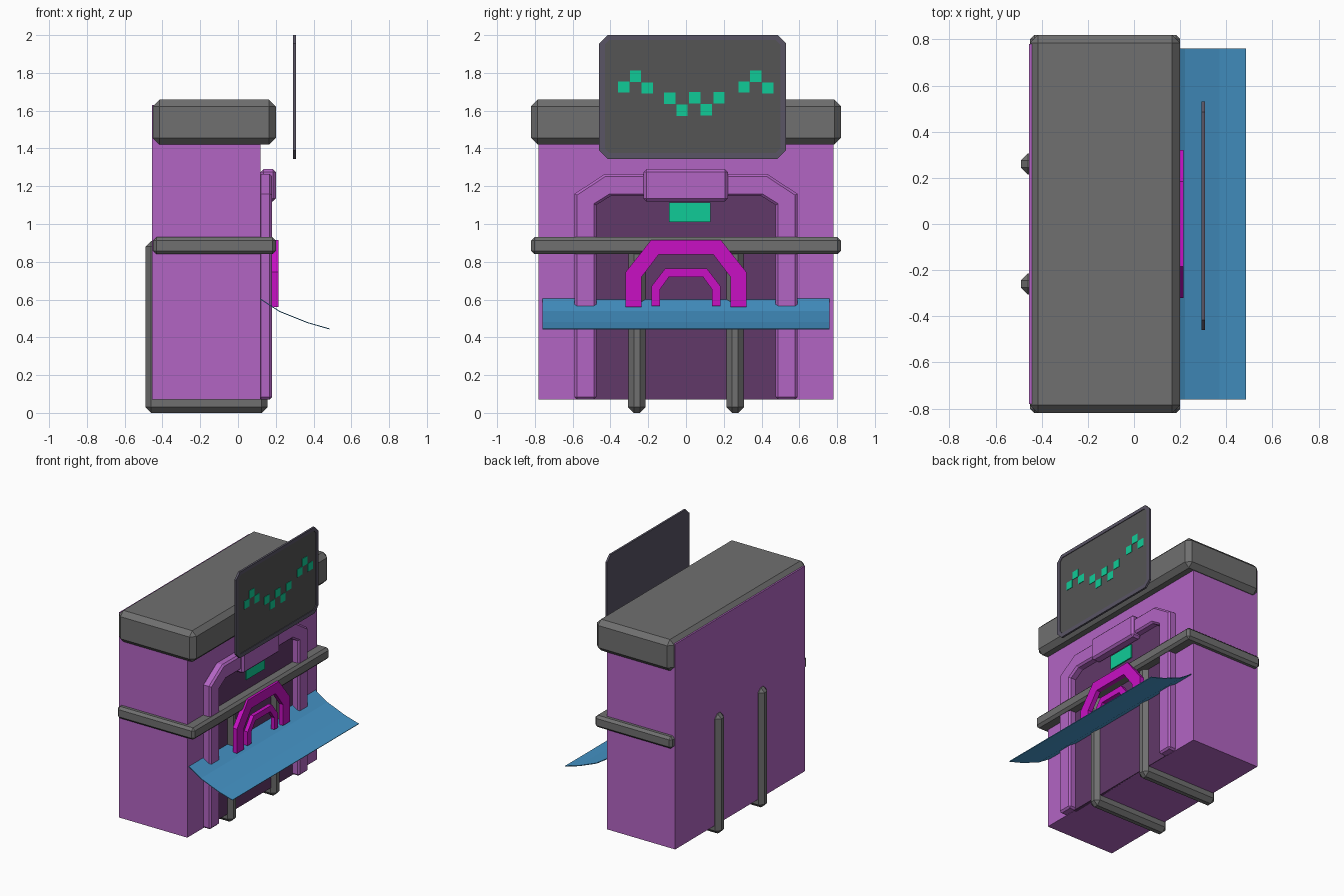
import bpy, bmesh
from mathutils import Vector

if "Cube" in bpy.data.objects:
    bpy.data.objects.remove(bpy.data.objects["Cube"])


def material(name, rgb):
    m = bpy.data.materials.new(name)
    m.diffuse_color = (*rgb, 1)
    m.use_nodes = True
    m.node_tree.nodes["Principled BSDF"].inputs["Base Color"].default_value = m.diffuse_color
    return m


PURPLE = material("purple", (0.45, 0.13, 0.55))
DARK = material("dark_purple", (0.12, 0.04, 0.14))
GREY = material("dark_grey", (0.16, 0.16, 0.16))
RIM = material("rim_grey", (0.10, 0.09, 0.13))
SCREEN = material("screen_grey", (0.09, 0.09, 0.09))
GREEN = material("green", (0.005, 0.60, 0.31))
PINK = material("magenta", (0.58, 0.005, 0.55))
BLUE = material("blue", (0.06, 0.30, 0.58))


def finish(name, bm, mat, bevel=0, angle=0.52):
    bmesh.ops.recalc_face_normals(bm, faces=bm.faces)
    me = bpy.data.meshes.new(name)
    bm.to_mesh(me)
    bm.free()
    me.materials.append(mat)
    ob = bpy.data.objects.new(name, me)
    bpy.context.collection.objects.link(ob)
    if bevel:
        mod = ob.modifiers.new("Bevel", "BEVEL")
        mod.width = bevel
        mod.segments = 1
        mod.limit_method = 'ANGLE'
        mod.angle_limit = angle
    return ob


def box(name, x, y, z, mat, bevel=0):
    bm = bmesh.new()
    bmesh.ops.create_cube(bm, size=1)
    for v in bm.verts:
        v.co = Vector([(a + b) / 2 + c * (b - a) for (a, b), c in zip((x, y, z), v.co)])
    return finish(name, bm, mat, bevel)


def prism(name, outline, x0, x1, mat, bevel=0):
    """Extrude a (y, z) outline along x."""
    bm = bmesh.new()
    face = bm.faces.new([bm.verts.new((x0, y, z)) for y, z in outline])
    ext = bmesh.ops.extrude_face_region(bm, geom=[face])
    for g in ext["geom"]:
        if isinstance(g, bmesh.types.BMVert):
            g.co.x = x1
    return finish(name, bm, mat, bevel, 1.2)


def arch(name, outer, inner, x0, x1, mat, bevel=0):
    """Mirror half outlines (foot to crown) into a full arch."""
    def full(half):
        return half + [(-y, z) for y, z in reversed(half)]
    return prism(name, full(outer) + full(inner)[::-1], x0, x1, mat, bevel)


def cut_rect(y0, y1, z0, z1, c):
    return [(y0 + c, z0), (y1 - c, z0), (y1, z0 + c), (y1, z1 - c),
            (y1 - c, z1), (y0 + c, z1), (y0, z1 - c), (y0, z0 + c)]


# Main body with roof cap and middle band
box("body", (-0.455, 0.12), (-0.78, 0.78), (0.07, 1.63), PURPLE)
box("roof_cap", (-0.45, 0.2), (-0.82, 0.82), (1.42, 1.658), GREY, 0.035)
box("middle_band", (-0.45, 0.2), (-0.82, 0.82), (0.84, 0.93), GREY, 0.018)

# Straps that wrap under the body
for side, y in (("left", -0.26), ("right", 0.26)):
    box("strap_" + side, (-0.49, 0.155), (y - 0.046, y + 0.046), (0, 0.91), GREY, 0.03)

# Doorway
box("door_panel", (0.1, 0.126), (-0.5, 0.5), (0.07, 1.18), DARK)
arch("door_frame", [(0.59, 0.07), (0.59, 1.16), (0.43, 1.265)],
     [(0.475, 0.07), (0.475, 1.10), (0.40, 1.147)], 0.11, 0.18, PURPLE, 0.013)
box("door_header", (0.12, 0.2), (-0.225, 0.222), (1.12, 1.29), PURPLE, 0.015)
box("door_display", (0.12, 0.135), (-0.09, 0.13), (1.01, 1.115), GREEN)

# Nested arches standing on the awning
arch("large_arch", [(0.32, 0.56), (0.32, 0.745), (0.185, 0.915)],
     [(0.235, 0.56), (0.235, 0.72), (0.145, 0.838)], 0.18, 0.215, PINK)
arch("small_arch", [(0.183, 0.565), (0.183, 0.67), (0.11, 0.765)],
     [(0.137, 0.565), (0.137, 0.655), (0.09, 0.72)], 0.18, 0.21, PINK)

# Curved awning sheet
bm = bmesh.new()
rows = [[bm.verts.new((x, y, z)) for y in (-0.76, 0.76)]
        for x, z in ((0.12, 0.605), (0.22, 0.54), (0.37, 0.48), (0.485, 0.447))]
for a, b in zip(rows, rows[1:]):
    bm.faces.new((a[0], b[0], b[1], a[1]))
awning = finish("awning", bm, BLUE)
awning.modifiers.new("Solidify", "SOLIDIFY").thickness = 0.005

# Sign board with raised rim and lit squares
prism("sign_back", cut_rect(-0.46, 0.53, 1.345, 2.0, 0.045), 0.292, 0.3, RIM)
outer = cut_rect(-0.46, 0.53, 1.345, 2.0, 0.045)
inner = cut_rect(-0.43, 0.50, 1.375, 1.975, 0.025)
bm = bmesh.new()
loops = [[bm.verts.new((x, y, z)) for y, z in pts]
         for x, pts in ((0.3, outer), (0.307, outer), (0.307, inner), (0.3, inner))]
for a, b in zip(loops, loops[1:]):
    for i in range(8):
        j = (i + 1) % 8
        bm.faces.new((a[i], a[j], b[j], b[i]))
finish("sign_rim", bm, RIM)
prism("sign_screen", inner, 0.298, 0.302, SCREEN)
squares = [(-0.33, 1.725), (-0.267, 1.782), (-0.205, 1.72), (-0.086, 1.665),
           (-0.021, 1.603), (0.046, 1.668), (0.107, 1.605), (0.175, 1.668),
           (0.307, 1.725), (0.37, 1.782), (0.433, 1.72)]
for i, (y, z) in enumerate(squares):
    box(f"sign_light_{i + 1}", (0.3, 0.305), (y - 0.03, y + 0.03), (z - 0.03, z + 0.03), GREEN)
